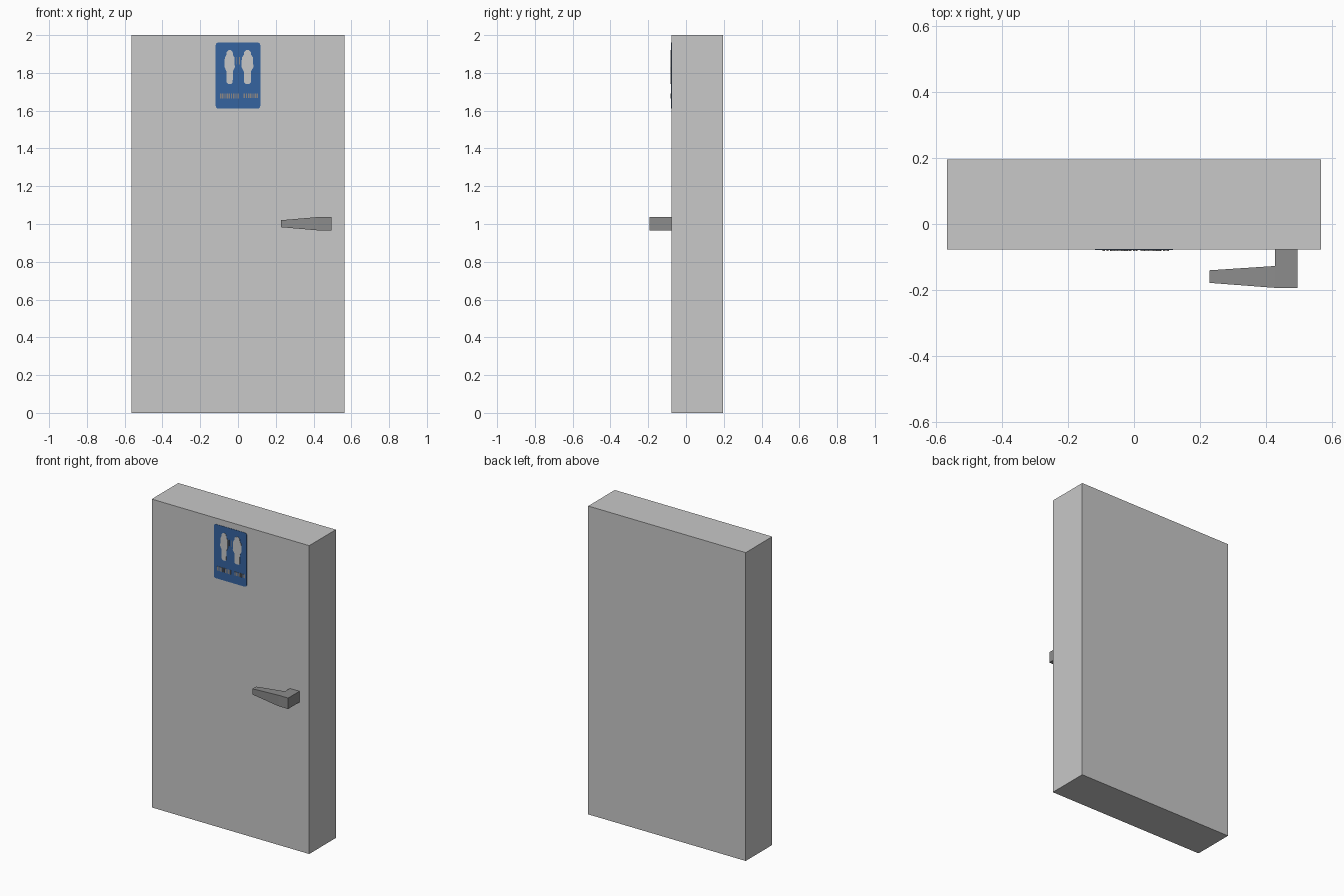
import bpy, bmesh, math

if "Cube" in bpy.data.objects:
    bpy.data.objects.remove(bpy.data.objects["Cube"])


def material(name, rgb):
    m = bpy.data.materials.new(name)
    m.diffuse_color = (*rgb, 1)
    m.use_nodes = True
    m.node_tree.nodes["Principled BSDF"].inputs["Base Color"].default_value = m.diffuse_color
    return m


DOOR = material("light grey", (0.578, 0.578, 0.578))
METAL = material("dark grey", (0.262, 0.262, 0.262))
BLUE = material("sign blue", (0.036, 0.125, 0.352))
MARK = material("mark grey", (0.27, 0.25, 0.24))
FRONT = -0.077  # y of the door's front face


def finish(name, bm, mat):
    bmesh.ops.recalc_face_normals(bm, faces=bm.faces)
    mesh = bpy.data.meshes.new(name)
    bm.to_mesh(mesh)
    bm.free()
    mesh.materials.append(mat)
    ob = bpy.data.objects.new(name, mesh)
    bpy.context.collection.objects.link(ob)
    return ob


def box(bm, x0, x1, y0, y1, z0, z1):
    v = bmesh.ops.create_cube(bm, size=1)["verts"]
    for p in v:
        p.co = (x0 if p.co.x < 0 else x1, y0 if p.co.y < 0 else y1,
                z0 if p.co.z < 0 else z1)


def plate(name, outline, thick, mat):
    """Thin plate on the door front from an x-z outline."""
    bm = bmesh.new()
    f = bm.faces.new([bm.verts.new((x, FRONT, z)) for x, z in outline])
    ext = bmesh.ops.extrude_face_region(bm, geom=[f])["geom"]
    for e in ext:
        if isinstance(e, bmesh.types.BMVert):
            e.co.y -= thick
    return finish(name, bm, mat)


# Door slab
bm = bmesh.new()
box(bm, -0.565, 0.565, FRONT, 0.195, 0, 2)
finish("door", bm, DOOR)

# Handle: square neck block and tapered lever as one solid
bm = bmesh.new()
rings = []
for x, y0, y1, z0, z1 in ((0.495, -0.193, -0.127, 0.966, 1.037),
                          (0.426, -0.193, -0.127, 0.966, 1.037),
                          (0.228, -0.178, -0.140, 0.983, 1.020)):
    rings.append([bm.verts.new((x, y, z))
                  for y, z in ((y0, z0), (y1, z0), (y1, z1), (y0, z1))])
wall = [bm.verts.new((x, FRONT, z)) for x in (0.495, 0.426) for z in (0.966, 1.037)]
for a, b in zip(rings, rings[1:]):
    for i in range(4):
        j = (i + 1) % 4
        if not (a is rings[0] and i == 1):  # neck joins here
            bm.faces.new((a[i], a[j], b[j], b[i]))
bm.faces.new(rings[0])
bm.faces.new(rings[-1])
o, n = rings[0], rings[1]
loop = (o[1], o[2], n[2], n[1])
base = (wall[0], wall[1], wall[3], wall[2])
for i in range(4):
    j = (i + 1) % 4
    bm.faces.new((loop[i], loop[j], base[j], base[i]))
bm.faces.new(base)
finish("handle", bm, METAL)

# Sign panel with small rounded corners
w, r, zb, zt = 0.118, 0.014, 1.611, 1.961
corners = ((w - r, zt - r), (r - w, zt - r), (r - w, zb + r), (w - r, zb + r))
outline = [(cx + r * math.cos(math.radians(90 * k + 30 * s)),
            cz + r * math.sin(math.radians(90 * k + 30 * s)))
           for k, (cx, cz) in enumerate(corners) for s in range(4)]
plate("sign_panel", outline, 0.002, BLUE)

# Two pictogram figures, from mirrored half profiles (half width, height)
half = ((0.006, 1.920), (0.016, 1.910), (0.017, 1.896), (0.026, 1.880),
        (0.027, 1.830), (0.017, 1.808), (0.016, 1.750), (0.009, 1.742))
for name, cx, s in (("left_figure", -0.044, 1.0), ("right_figure", 0.050, 1.15)):
    pts = [(cx + a * s, z) for a, z in half] + [(cx - a * s, z) for a, z in reversed(half)]
    plate(name, pts, 0.004, DOOR)

# Row of plain ticks under the figures, and two between them
bm = bmesh.new()
for x0, count, z0, z1 in ((-0.095, 9, 1.664, 1.692), (0.030, 7, 1.667, 1.690)):
    for i in range(count):
        x = x0 + i * 0.0115
        box(bm, x, x + 0.007, FRONT - 0.004, FRONT, z0, z1)
for x in (-0.011, 0.006):
    box(bm, x, x + 0.004, FRONT - 0.004, FRONT, 1.845, 1.885)
finish("sign_ticks", bm, MARK)
